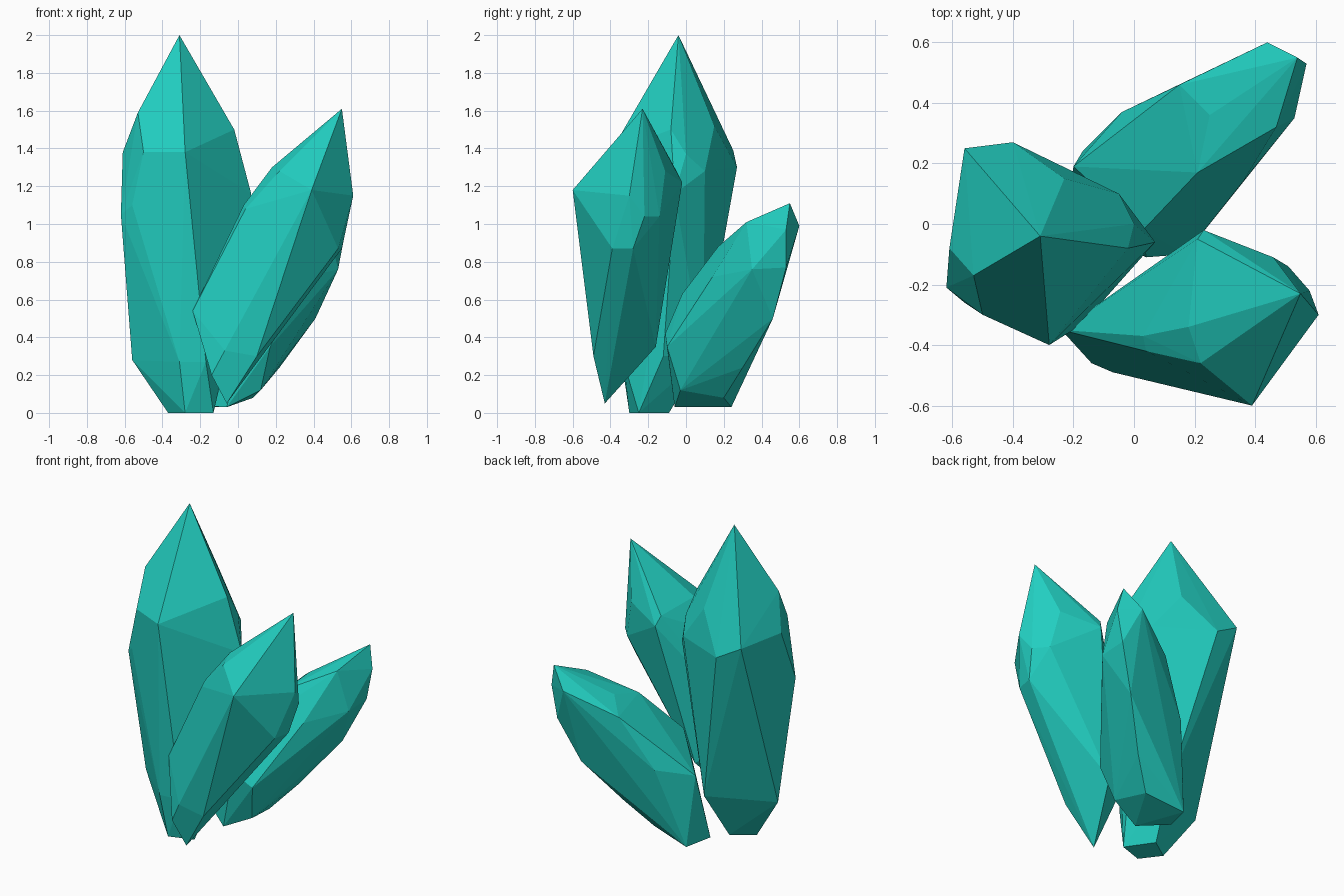
import bpy, bmesh
from math import radians

mat = bpy.data.materials.new("teal_crystal")
mat.diffuse_color = (0.016, 0.62, 0.53, 1)


def crystal(name, tip, shoulder, lower, foot):
    """Cut gem: convex hull over a tip, a shoulder ring, a lower ring and a foot."""
    bm = bmesh.new()
    for p in [tip] + shoulder + lower + foot:
        bm.verts.new(p)
    res = bmesh.ops.convex_hull(bm, input=bm.verts[:])
    loose = {g for g in res["geom_interior"] + res["geom_unused"]
             if isinstance(g, bmesh.types.BMVert)}
    bmesh.ops.delete(bm, geom=list(loose), context='VERTS')
    bmesh.ops.dissolve_limit(bm, angle_limit=radians(2),
                             verts=bm.verts[:], edges=bm.edges[:])
    bmesh.ops.recalc_face_normals(bm, faces=bm.faces[:])
    me = bpy.data.meshes.new(name)
    bm.to_mesh(me)
    bm.free()
    me.materials.append(mat)
    ob = bpy.data.objects.new(name, me)
    bpy.context.collection.objects.link(ob)
    return ob


# Upright crystal, left
crystal("tall_crystal", (-0.31, -0.04, 2.0),
        [(-0.53, -0.17, 1.59), (-0.02, -0.08, 1.5), (-0.23, 0.15, 1.52),
         (-0.28, -0.40, 1.38), (-0.50, -0.30, 1.38), (-0.61, -0.08, 1.38),
         (-0.56, 0.25, 1.39), (-0.40, 0.27, 1.30), (-0.05, 0.10, 1.28),
         (0.0, 0.0, 1.37), (0.07, -0.06, 1.16)],
        [(-0.62, -0.21, 1.05), (-0.56, -0.26, 1.10), (-0.56, -0.12, 0.28),
         (-0.31, -0.34, 0.27), (-0.17, -0.33, 0.27), (-0.06, -0.12, 0.30),
         (-0.19, 0.09, 0.30)],
        [(-0.37, -0.18, 0), (-0.28, -0.30, 0), (-0.13, -0.25, 0), (-0.24, -0.09, 0)])

# Crystal leaning to the front right
crystal("front_crystal", (0.55, -0.23, 1.61),
        [(0.39, -0.60, 1.18), (0.61, -0.30, 1.15), (0.28, -0.37, 1.36),
         (0.18, -0.34, 1.30), (0.22, -0.46, 1.28), (0.04, -0.42, 1.08),
         (0.03, -0.37, 1.10), (0.21, -0.05, 1.28), (0.23, -0.02, 1.22),
         (0.46, -0.11, 1.28), (0.51, -0.14, 1.04), (0.58, -0.22, 1.04)],
        [(0.55, -0.28, 0.87), (0.53, -0.39, 0.87), (-0.24, -0.35, 0.54),
         (-0.07, -0.49, 0.33), (0.10, -0.49, 0.30), (0.05, -0.16, 0.35)],
        [(-0.14, -0.46, 0.2), (-0.06, -0.43, 0.05)])

# Crystal leaning to the back right
crystal("back_crystal", (0.54, 0.55, 1.11),
        [(0.44, 0.60, 0.99), (0.57, 0.53, 0.97), (0.43, 0.37, 1.0),
         (0.47, 0.32, 1.01), (0.25, 0.36, 0.93), (0.21, 0.17, 0.88),
         (0.15, 0.46, 0.85), (0.53, 0.35, 0.76), (0.53, 0.53, 0.77),
         (0.36, 0.14, 0.72)],
        [(0.41, 0.46, 0.50), (-0.04, 0.37, 0.53), (0.03, -0.02, 0.63),
         (-0.20, 0.19, 0.47), (0.04, -0.11, 0.42), (0.17, -0.10, 0.35),
         (0.22, 0.30, 0.24)],
        [(-0.17, 0.24, 0.03), (-0.06, -0.06, 0.03), (0.08, 0.20, 0.08),
         (0.12, -0.03, 0.12), (-0.22, 0.07, 0.04)])
